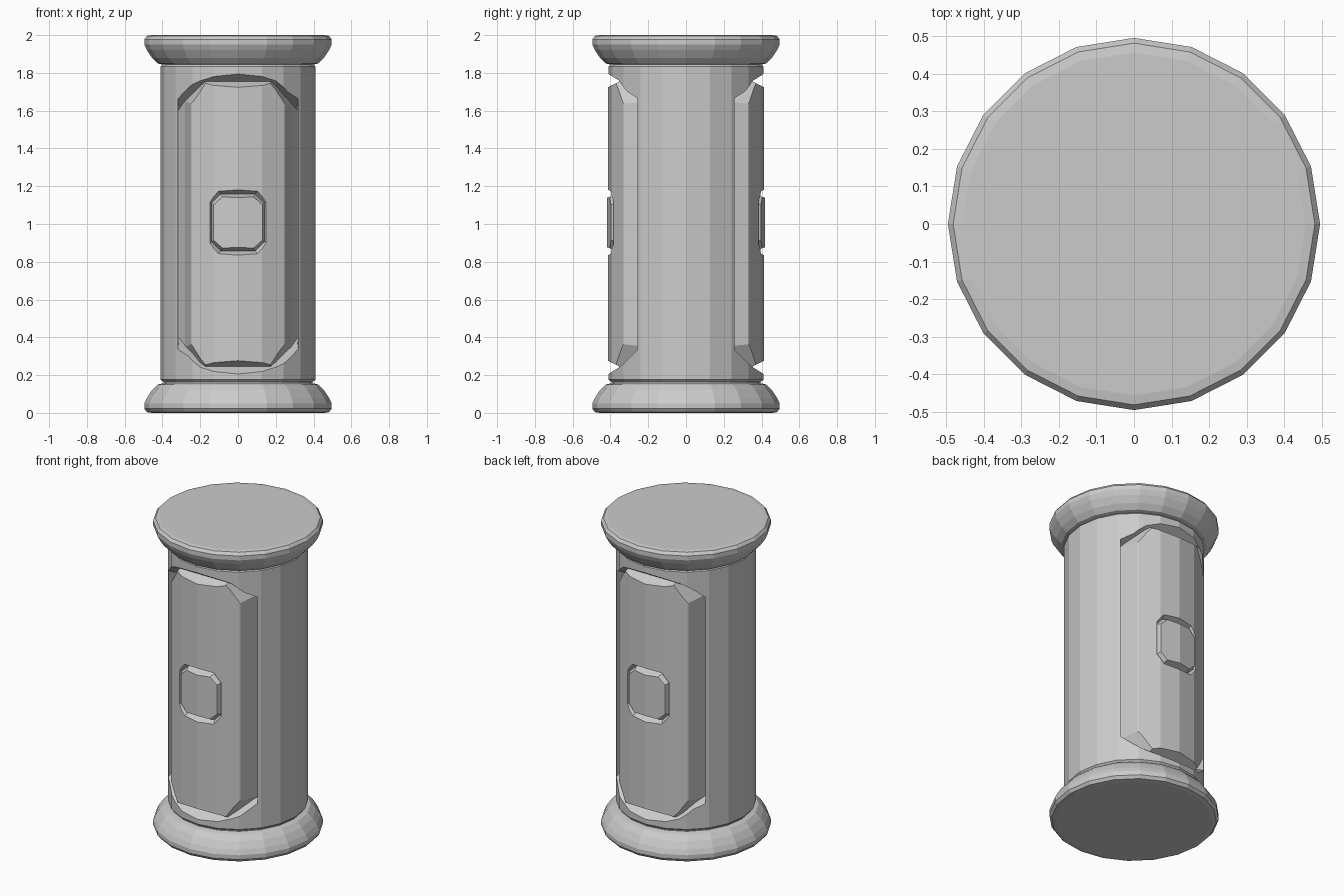
import bpy, bmesh
from math import cos, sin, pi

if "Cube" in bpy.data.objects:
    bpy.data.objects.remove(bpy.data.objects["Cube"])

SIDES = 20


def finish(name, bm):
    bmesh.ops.recalc_face_normals(bm, faces=bm.faces)
    me = bpy.data.meshes.new(name)
    bm.to_mesh(me)
    bm.free()
    ob = bpy.data.objects.new(name, me)
    bpy.context.collection.objects.link(ob)
    return ob


def lathe(name, profile):
    """Closed solid of revolution from (radius, z) points."""
    bm = bmesh.new()
    rings = [[bm.verts.new((r * cos(2 * pi * i / SIDES), r * sin(2 * pi * i / SIDES), z))
              for i in range(SIDES)] for r, z in profile]
    for a, b in zip(rings, rings[1:]):
        for i in range(SIDES):
            j = (i + 1) % SIDES
            bm.faces.new((a[i], a[j], b[j], b[i]))
    bm.faces.new(rings[0])
    bm.faces.new(rings[-1])
    return finish(name, bm)


def octagon_plugs(name, outer, inner, zc=1.0):
    """Tapered octagonal blocks on front and back.
    Each end is (depth y, half width, half height, chamfer x, chamfer z)."""
    bm = bmesh.new()
    for side in (-1, 1):
        loops = []
        for y, w, h, cx, cz in (outer, inner):
            pts = [(w, -cz), (w, cz), (cx, h), (-cx, h),
                   (-w, cz), (-w, -cz), (-cx, -h), (cx, -h)]
            loops.append([bm.verts.new((x, side * y, zc + z)) for x, z in pts])
        a, b = loops
        for i in range(8):
            j = (i + 1) % 8
            bm.faces.new((a[i], a[j], b[j], b[i]))
        bm.faces.new(a)
        bm.faces.new(b)
    ob = finish(name, bm)
    ob.hide_render = True
    return ob


def boolean(ob, cutter, op):
    mod = ob.modifiers.new(op.lower(), 'BOOLEAN')
    mod.object, mod.operation, mod.solver = cutter, op, 'EXACT'
    bpy.context.view_layer.objects.active = ob
    bpy.ops.object.modifier_apply(modifier=mod.name)
    bpy.data.objects.remove(cutter)


# Base and capital: the same moulding, mirrored
moulding = [(.457, 0), (.482, .004), (.496, .022), (.496, .05), (.482, .08),
            (.455, .12), (.425, .15), (.395, .157), (.395, .175)]
lathe("base", moulding)
lathe("capital", [(r, 2 - z) for r, z in moulding])

# Shaft with octagonal recesses front and back, over an inner core
shaft_profile = [(.398, .165), (.41, .176), (.41, 1.834), (.398, 1.845)]
shaft = lathe("shaft", shaft_profile)
boolean(shaft, octagon_plugs("recess_cutter", (.5, .32, .85, .2, .79),
                             (.1, .315, .60, .2, .585)), 'DIFFERENCE')
lathe("shaft_core", [(.345, .1), (.345, 1.9)])

# Raised panels inside the recesses, with a pocket for the button
panels = lathe("panels", [(.413, .165), (.413, 1.845)])
boolean(panels, octagon_plugs("panel_shape", (.5, .205, .68, .165, .62),
                              (.1, .305, .88, .185, .66)), 'INTERSECT')
boolean(panels, octagon_plugs("pocket_cutter", (.5, .2, .215, .15, .165),
                              (.355, .135, .145, .085, .095), 1.008), 'DIFFERENCE')

# Small buttons in the panel pockets
buttons = lathe("buttons", [(.417, .5), (.417, 1.5)])
boolean(buttons, octagon_plugs("button_shape", (.5, .09, .1, .055, .065),
                               (.34, .15, .16, .1, .11), 1.008), 'INTERSECT')
